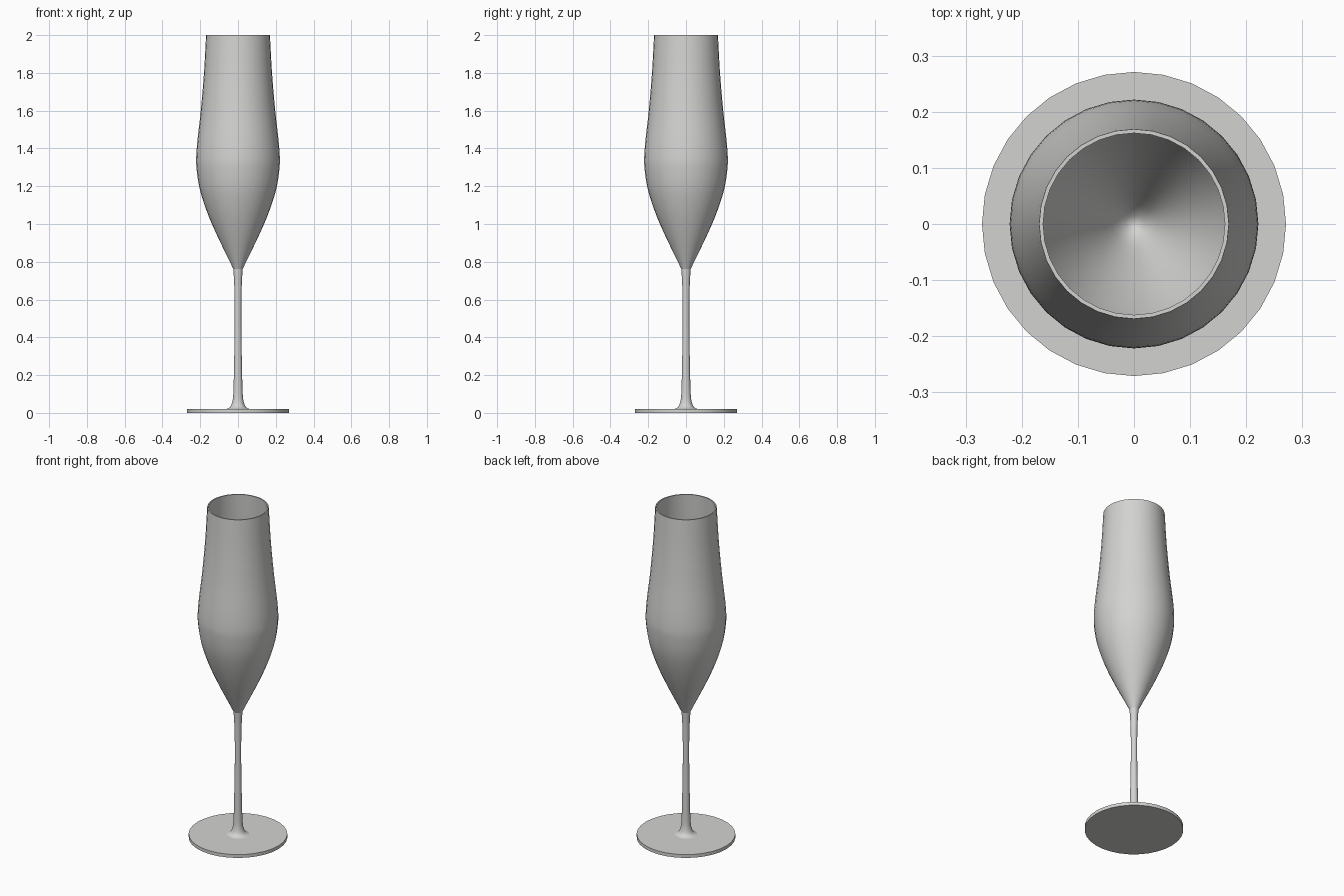
import bpy, bmesh, math
from mathutils import Vector

if "Cube" in bpy.data.objects:
    bpy.data.objects.remove(bpy.data.objects["Cube"])

SIDES = 32

glass = bpy.data.materials.new("pale grey glass")
glass.diffuse_color = (0.65, 0.65, 0.64, 1)
glass.use_nodes = True
glass.node_tree.nodes["Principled BSDF"].inputs["Base Color"].default_value = glass.diffuse_color


def smooth_path(points, steps=3):
    """Catmull-Rom curve through (radius, height) points."""
    p = [Vector(q) for q in points]
    p = [2 * p[0] - p[1]] + p + [2 * p[-1] - p[-2]]
    out = []
    for a, b, c, d in zip(p, p[1:], p[2:], p[3:]):
        for k in range(steps):
            t = k / steps
            out.append(0.5 * (2 * b + (c - a) * t + (2 * a - 5 * b + 4 * c - d) * t * t
                              + (3 * b - a - 3 * c + d) * t ** 3))
    return [tuple(v) for v in out] + [tuple(points[-1])]


def lathe(name, profile):
    """Revolve an open profile about z; radius 0 makes a pole."""
    bm = bmesh.new()
    rings = []
    for r, z in profile:
        if r < 1e-5:
            rings.append([bm.verts.new((0, 0, z))] * SIDES)
        else:
            rings.append([bm.verts.new((r * math.cos(2 * math.pi * i / SIDES),
                                        r * math.sin(2 * math.pi * i / SIDES), z))
                          for i in range(SIDES)])
    for lo, hi in zip(rings, rings[1:]):
        for i in range(SIDES):
            j = (i + 1) % SIDES
            corners = list(dict.fromkeys([lo[i], lo[j], hi[j], hi[i]]))
            bm.faces.new(corners)
    mesh = bpy.data.meshes.new(name)
    bm.to_mesh(mesh)
    bm.free()
    mesh.materials.append(glass)
    obj = bpy.data.objects.new(name, mesh)
    bpy.context.collection.objects.link(obj)
    bpy.ops.object.select_all(action='DESELECT')
    obj.select_set(True)
    bpy.context.view_layer.objects.active = obj
    bpy.ops.object.shade_smooth_by_angle(angle=math.radians(40))
    return obj


# Flat round foot
lathe("foot", [(0, 0), (0.271, 0), (0.271, 0.02), (0.062, 0.02)])

# Slender stem, flared where it meets the foot and the bowl
lathe("stem", smooth_path([(0.062, 0.02), (0.043, 0.03), (0.031, 0.055), (0.025, 0.1),
                           (0.022, 0.2), (0.018, 0.42), (0.018, 0.6),
                           (0.021, 0.7), (0.025, 0.762)]))

# Tulip-shaped bowl: outer wall up, over the rim, inner wall down
outer = smooth_path([(0.025, 0.762), (0.048, 0.81), (0.092, 0.9), (0.138, 1.0),
                     (0.177, 1.1), (0.206, 1.2), (0.220, 1.3), (0.221, 1.36),
                     (0.214, 1.45), (0.197, 1.6), (0.180, 1.8), (0.169, 2.0)])
inner = smooth_path([(0.162, 2.0), (0.173, 1.8), (0.190, 1.6), (0.207, 1.45),
                     (0.214, 1.36), (0.213, 1.3), (0.199, 1.2), (0.169, 1.1),
                     (0.129, 1.0), (0.083, 0.9), (0.038, 0.81), (0.015, 0.782), (0, 0.776)])
lathe("bowl", outer + inner)
